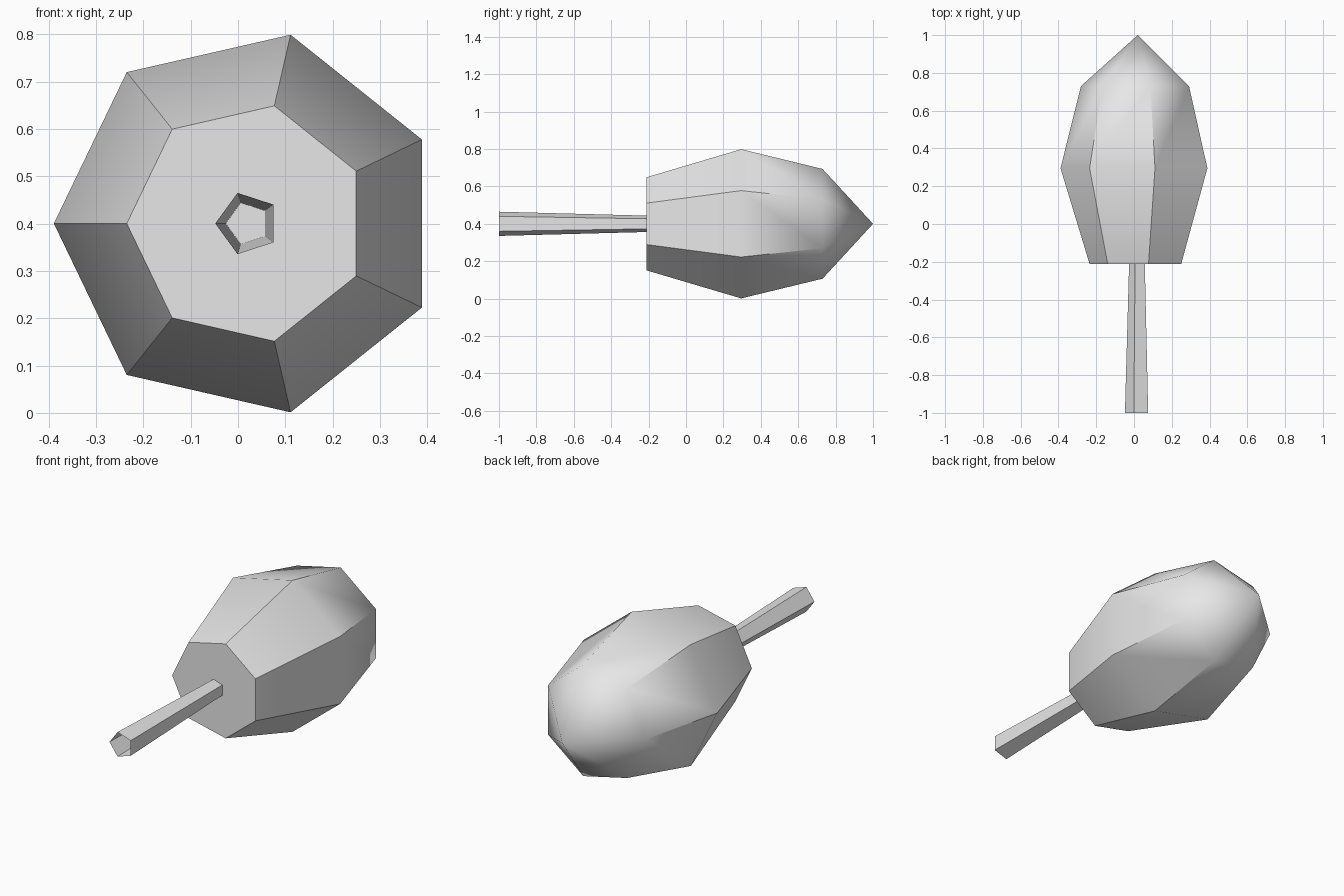
import bpy
import bmesh
from math import cos, sin, pi, radians

cube = bpy.data.objects.get("Cube")
if cube:
    bpy.data.objects.remove(cube, do_unlink=True)

grey = bpy.data.materials.new("light_grey")
grey.use_nodes = True
grey.diffuse_color = (0.8, 0.8, 0.8, 1)
grey.node_tree.nodes["Principled BSDF"].inputs["Base Color"].default_value = (0.8, 0.8, 0.8, 1)

AXIS_X, AXIS_Z = 0.02, 0.4


def lathe(name, sides, profile, cap_front=False):
    """Loft polygon rings along y; profile is (y, radius), radius 0 makes a tip."""
    bm = bmesh.new()
    rings = []
    for y, r in profile:
        n = sides if r else 1
        rings.append([bm.verts.new((AXIS_X - r * cos(2 * pi * i / sides), y,
                                    AXIS_Z + r * sin(2 * pi * i / sides)))
                      for i in range(n)])
    for a, b in zip(rings, rings[1:]):
        for i in range(sides):
            j = (i + 1) % sides
            if len(b) == 1:
                bm.faces.new((a[i], a[j], b[0]))
            else:
                bm.faces.new((a[i], a[j], b[j], b[i]))
    if cap_front:
        bm.faces.new(rings[0][::-1])
    # Turn every side face away from the axis, and the cap to the front
    for f in bm.faces:
        f.normal_update()
        c = f.calc_center_median()
        out = f.normal.x * (c.x - AXIS_X) + f.normal.z * (c.z - AXIS_Z)
        if abs(f.normal.y) > 0.99:
            out = -f.normal.y
        if out < 0:
            f.normal_flip()
        f.smooth = True
    mesh = bpy.data.meshes.new(name)
    bm.to_mesh(mesh)
    bm.free()
    mesh.set_sharp_from_angle(angle=radians(40))
    mesh.materials.append(grey)
    obj = bpy.data.objects.new(name, mesh)
    bpy.context.collection.objects.link(obj)
    return obj


# Seven-sided pointed body with a flat front end
lathe("body", 7, [(-0.212, 0.255), (0.295, 0.409), (0.73, 0.301), (1.0, 0)], cap_front=True)

# Five-sided open tapering stick
lathe("stick", 5, [(-1.0, 0.068), (-0.212, 0.046)])
